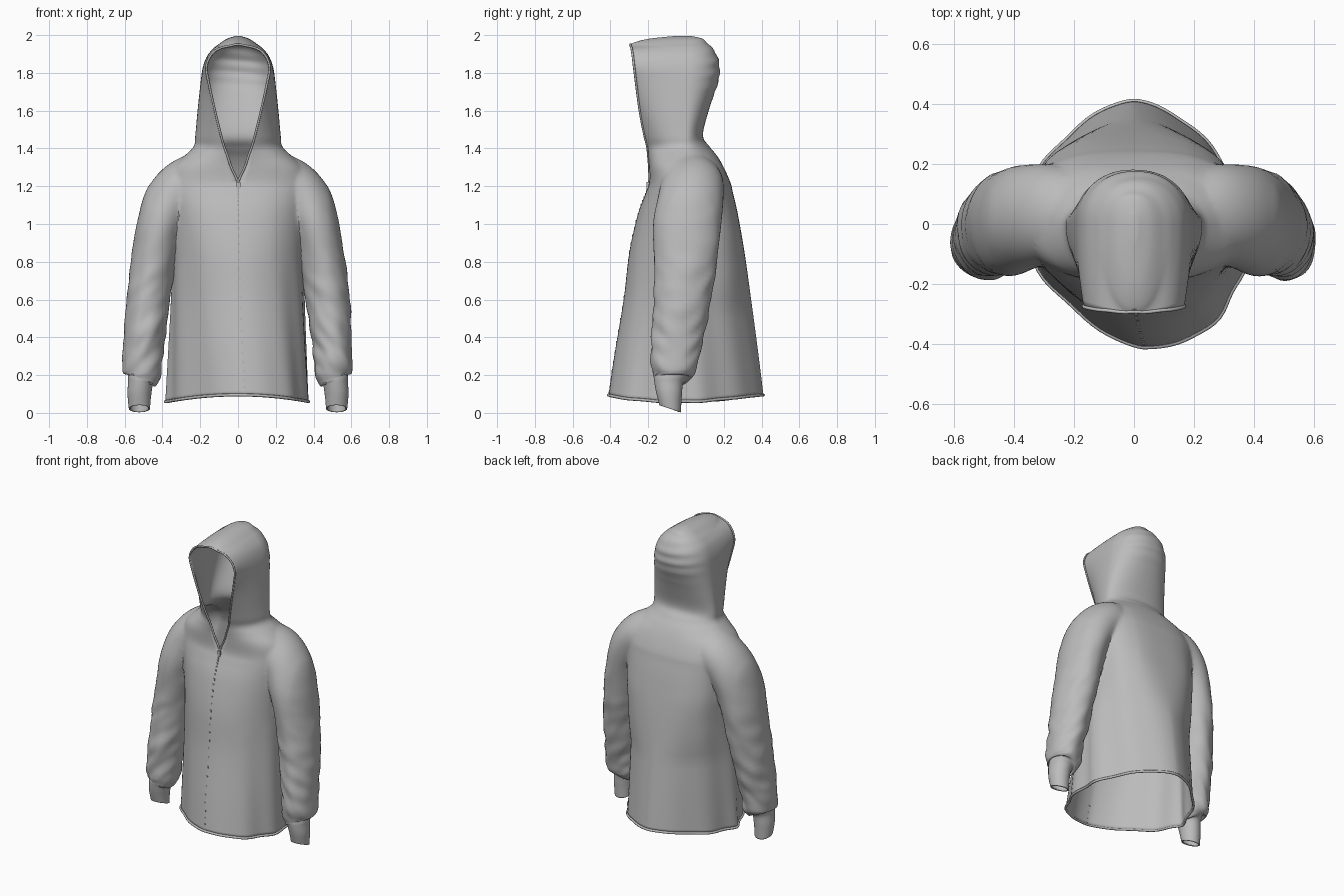
import bpy, bmesh, math
from mathutils import Vector, noise

if "Cube" in bpy.data.objects:
    bpy.data.objects.remove(bpy.data.objects["Cube"])

cloth = bpy.data.materials.new("grey_cloth")
cloth.diffuse_color = (0.5, 0.5, 0.5, 1)
cloth.use_nodes = True
cloth.node_tree.nodes["Principled BSDF"].inputs["Base Color"].default_value = cloth.diffuse_color

# Torso and hood sections: z, half width, front y, back y, roundness, half opening
BODY = [
    (0.095, .375, -.41, .41, 1.62, 0), (0.30, .365, -.38, .385, 1.65, 0),
    (0.60, .352, -.33, .345, 1.75, 0), (0.85, .345, -.30, .31, 1.95, 0),
    (1.05, .355, -.255, .275, 2.2, 0), (1.16, .368, -.215, .25, 2.4, 0),
    (1.22, .37, -.195, .235, 2.5, 0), (1.30, .345, -.195, .20, 2.5, .035),
    (1.36, .285, -.20, .165, 2.2, .055), (1.41, .235, -.205, .125, 2.0, .073),
    (1.47, .226, -.22, .09, 2.1, .09), (1.60, .214, -.245, .12, 2.2, .122),
    (1.75, .198, -.265, .17, 2.2, .156), (1.83, .186, -.275, .178, 2.2, .168),
    (1.89, .163, -.282, .165, 2.2, .146), (1.93, .130, -.288, .14, 2.2, .098),
    (1.955, .098, -.288, .115, 2.3, 0), (1.98, .06, -.20, .09, 2.2, 0),
    (1.995, .015, -.06, .03, 2.0, 0)]
# Sleeve path: x, y, z, half width, half depth
SLEEVE = [
    (.15, .025, 1.275, .10, .12), (.255, .035, 1.235, .13, .16), (.35, .025, 1.14, .138, .175),
    (.41, .006, 1.0, .123, .182), (.447, -.002, .8, .12, .167), (.475, -.02, .6, .115, .152),
    (.495, -.045, .4, .108, .138), (.505, -.06, .28, .104, .122), (.505, -.063, .215, .102, .113),
    (.508, -.07, .185, .09, .10), (.515, -.09, .165, .068, .078), (.522, -.09, .10, .063, .068),
    (.522, -.084, .022, .056, .057)]


def sample(rows, u):
    """Smooth interpolation through a table of rows."""
    i = min(int(u), len(rows) - 2)
    f = u - i
    a, b, c, d = (rows[max(0, min(len(rows) - 1, k))] for k in range(i - 1, i + 3))
    return [q + .5 * f * (r - p + f * (2 * p - 5 * q + 4 * r - s + f * (3 * (q - r) + s - p)))
            for p, q, r, s in zip(a, b, c, d)]


def spow(v, e):
    return math.copysign(abs(v) ** e, v)


def body_ring(u, n=96):
    z, hw, yf, yb, p, gap = sample(BODY, u)
    gap = max(.003, min(gap, .93 * hw))
    t0 = math.asin((gap / hw) ** (p / 2))
    front = -yf / math.cos(t0) ** (2 / p)
    low = max(0, 1 - z / 1.1)
    pts = []
    for k in range(n):
        t = t0 + (2 * math.pi - 2 * t0) * k / (n - 1)
        # the right front panel hangs fuller than the left, the back is boxy at the armholes
        q = p
        if math.cos(t) > 0:
            q += low * (.6 if t < math.pi else -.12)
        else:
            q += .8 * max(0, 1 - abs(z - .95) / .4)
        x, c = hw * spow(math.sin(t), 2 / q), spow(math.cos(t), 2 / q)
        y = -front * c if c > 0 else -yb * c
        # hanging folds on the torso, crumples on the back of the hood
        fold = math.sin(11 * t + 2 * z) * math.sin(t) ** 2 * max(0, 1.15 - z) * .025
        x, y = x * (1 + fold), y * (1 + fold)
        if z > 1.7 and y > 0:
            y += .003 * math.sin(z * 95 + x * 8) * y / .18
        x += .035 * max(0, 1 - z / 1.2) * max(0, -y / .41) ** 2
        dz = .042 * min(1, abs(x) / hw) ** 2 * max(0, 1 - z / .6)
        pts.append(Vector((x, y, z - dz)))
    return pts


def sleeve_ring(u, side, n=48):
    x, y, z, a, b = sample(SLEEVE, u)
    lo, hi = sample(SLEEVE, max(0, u - .1)), sample(SLEEVE, min(len(SLEEVE) - 1, u + .1))
    t = Vector((hi[0] - lo[0], hi[2] - lo[2])).normalized()
    pts = []
    for k in range(n):
        w = 2 * math.pi * k / n
        c, s = math.cos(w), math.sin(w)
        # creases grow towards the wrist and stop at the cuff
        amp = .10 * max(0, min(1, (1.15 - z) / .8)) * max(0, min(1, (z - .17) / .04))
        r = 1 + amp * noise.noise(Vector((c * 1.3 + 4 * side, s * 1.3, z * 13 + c * 1.5)))
        slant = -.022 * s * max(0, 1 - z / .15)     # cuff end tips backwards
        pts.append(Vector((side * (x - a * c * r * t.y), y + b * s * r, z + a * c * r * t.x + slant)))
    return pts


def make(name, bm, mats=1):
    me = bpy.data.meshes.new(name)
    bm.to_mesh(me)
    bm.free()
    for _ in range(mats):
        me.materials.append(cloth)
    ob = bpy.data.objects.new(name, me)
    bpy.context.collection.objects.link(ob)
    return ob


def loft(name, rings, open_start, open_end, is_gap):
    """Closed solid; faces to be opened later get material index 1."""
    bm = bmesh.new()
    vs = [[bm.verts.new(p) for p in r] for r in rings]
    n = len(vs[0])
    for a, b in zip(vs, vs[1:]):
        for k in range(n):
            f = bm.faces.new((a[k], a[(k + 1) % n], b[(k + 1) % n], b[k]))
            f.material_index = int(k == n - 1 and is_gap(f))
    bm.faces.new(vs[0]).material_index = int(open_start)
    bm.faces.new(vs[-1]).material_index = int(open_end)
    bmesh.ops.recalc_face_normals(bm, faces=bm.faces)
    return make(name, bm, 2)


def use(ob):
    bpy.ops.object.select_all(action='DESELECT')
    ob.select_set(True)
    bpy.context.view_layer.objects.active = ob


def tube(name, pts, radius, cyclic=False):
    cu = bpy.data.curves.new(name, 'CURVE')
    cu.dimensions, cu.bevel_depth, cu.bevel_resolution = '3D', radius, 2
    sp = cu.splines.new('POLY')
    sp.points.add(len(pts) - 1)
    for q, p in zip(sp.points, pts):
        q.co = (*p, 1)
    sp.use_cyclic_u = cyclic
    cu.materials.append(cloth)
    ob = bpy.data.objects.new(name, cu)
    bpy.context.collection.objects.link(ob)


# Torso and hood joined with both sleeves, then opened up
rings = [body_ring(i / 6) for i in range(6 * (len(BODY) - 1) + 1)]
body = loft("jacket_shell", rings, True, False,
            lambda f: 1.22 < f.calc_center_median().z < 1.955)
for side in (1, -1):
    arm = loft("sleeve", [sleeve_ring(i / 8, side) for i in range(8 * (len(SLEEVE) - 1) + 1)],
               False, True, lambda f: False)
    use(body)
    m = body.modifiers.new("join", 'BOOLEAN')
    m.operation, m.solver, m.object = 'UNION', 'EXACT', arm
    bpy.ops.object.modifier_apply(modifier=m.name)
    bpy.data.objects.remove(arm)

bm = bmesh.new()
bm.from_mesh(body.data)
bmesh.ops.delete(bm, geom=[f for f in bm.faces if f.material_index == 1], context='FACES')
bmesh.ops.remove_doubles(bm, verts=bm.verts, dist=.0015)
# soften the armhole joins
soft = [v for v in bm.verts if .2 < abs(v.co.x) < .47 and .75 < v.co.z < 1.38]
for _ in range(6):
    bmesh.ops.smooth_vert(bm, verts=soft, factor=.5, use_axis_x=True, use_axis_y=True, use_axis_z=True)
bm.to_mesh(body.data)
bm.free()
body.data.materials.pop(index=1)
use(body)
bpy.ops.object.shade_smooth_by_angle(angle=math.radians(50))
m = body.modifiers.new("cloth_thickness", 'SOLIDIFY')
m.thickness, m.offset = .008, -1

# Hem and hood edging
tube("bottom_hem", rings[0], .008, True)
edge = [r for r in rings if 1.22 < r[0].z < 1.955]
tube("hood_edge", [r[0] for r in edge] + [r[-1] for r in reversed(edge)], .006)

# Zip teeth and pull on the front ridge
bm = bmesh.new()


def block(p, size):
    for v in bmesh.ops.create_cube(bm, size=1)['verts']:
        v.co = Vector(v.co[k] * size[k] + p[k] for k in range(3))


front = [(r[0] + r[-1]) / 2 for r in rings if r[0].z < 1.21]
for i in range(30):
    u = (i + .5) / 30 * (len(front) - 1)
    p = front[int(u)].lerp(front[int(u) + 1], u % 1)
    block(p + Vector((0, .003, 0)), (.010, .010, .014))
block(front[-1] + Vector((.002, -.006, -.005)), (.02, .012, .035))
make("zip", bm)
